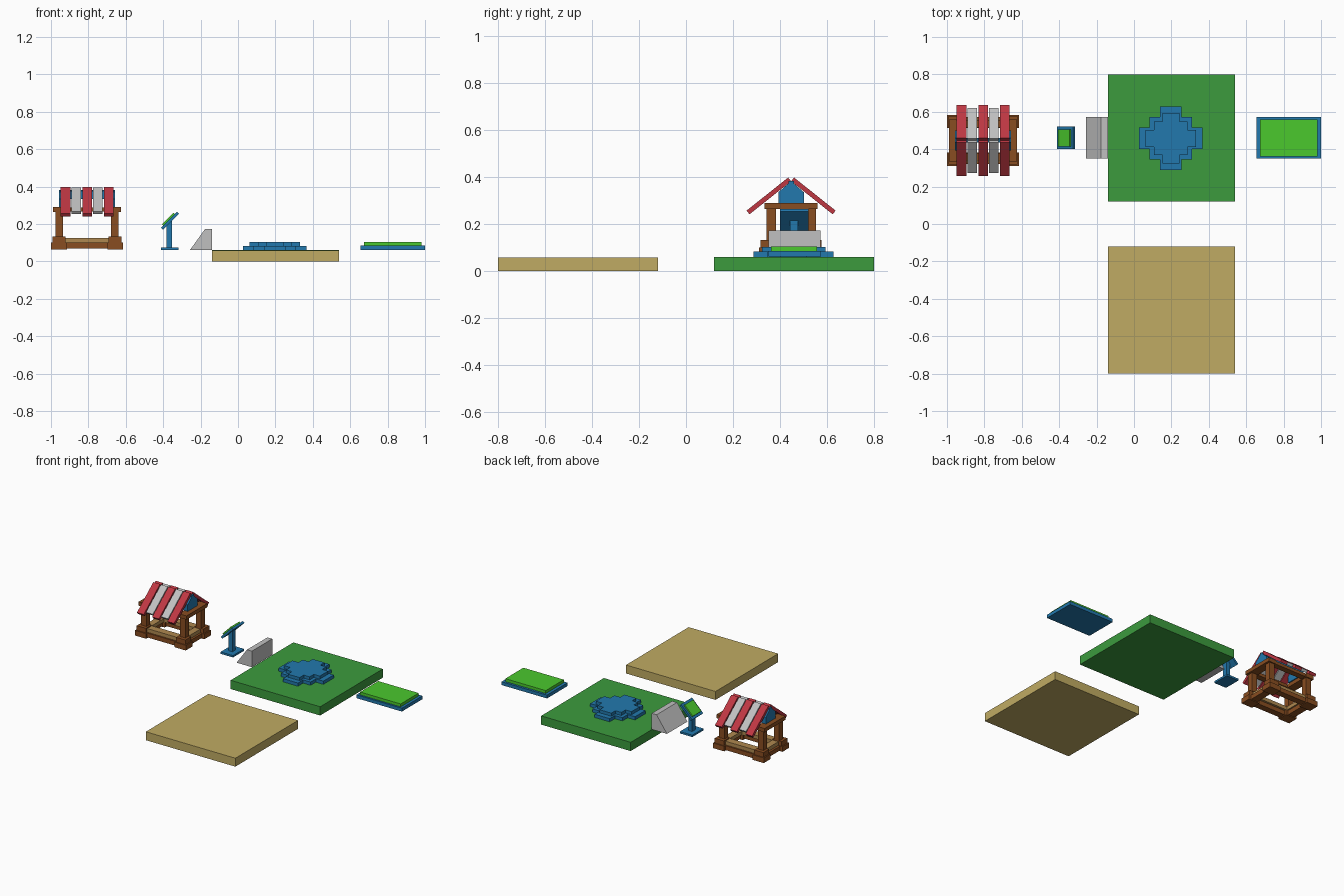
import bpy, bmesh, math
from mathutils import Matrix, Vector

if "Cube" in bpy.data.objects:
    bpy.data.objects.remove(bpy.data.objects["Cube"])


def material(name, r, g, b):
    m = bpy.data.materials.new(name)
    m.diffuse_color = (r, g, b, 1)
    m.use_nodes = True
    m.node_tree.nodes["Principled BSDF"].inputs["Base Color"].default_value = m.diffuse_color
    return m


GRASS = material("grass green", .045, .33, .048)
SAND = material("sand", .53, .41, .125)
BLUE = material("blue", .016, .19, .42)
LIME = material("lime green", .07, .58, .027)
BROWN = material("brown wood", .25, .075, .015)
TAN = material("tan wood", .43, .25, .08)
RED = material("red", .52, .038, .055)
GREY = material("light grey", .53, .53, .53)


def finish(name, bm, mat):
    bmesh.ops.recalc_face_normals(bm, faces=bm.faces)
    me = bpy.data.meshes.new(name)
    bm.to_mesh(me)
    bm.free()
    me.materials.append(mat)
    ob = bpy.data.objects.new(name, me)
    bpy.context.collection.objects.link(ob)
    return ob


def box(name, mat, x0, x1, y0, y1, z0, z1):
    bm = bmesh.new()
    bmesh.ops.create_cube(bm, size=1)
    bm.transform(Matrix.Translation(((x0 + x1) / 2, (y0 + y1) / 2, (z0 + z1) / 2))
                 @ Matrix.Diagonal((x1 - x0, y1 - y0, z1 - z0, 1)))
    return finish(name, bm, mat)


def prism(name, mat, points, sweep):
    """Extrude a closed 3D outline along a vector."""
    bm = bmesh.new()
    f = bm.faces.new([bm.verts.new(p) for p in points])
    r = bmesh.ops.extrude_face_region(bm, geom=[f], use_keep_orig=True)
    bmesh.ops.translate(bm, vec=Vector(sweep),
                        verts=[v for v in r["geom"] if isinstance(v, bmesh.types.BMVert)])
    return finish(name, bm, mat)


# Ground tiles
box("grass_tile", GRASS, -.14, .54, .12, .80, 0, .06)
box("sand_tile", SAND, -.14, .54, -.80, -.12, 0, .058)


# Stepped round platform, two tiers of staircase outline
def stepped_disc(name, u, z0, z1):
    quarter = [(3, 1), (2, 1), (2, 2), (1, 2), (1, 3)]
    pts = []
    for k in range(4):
        for a, b in quarter:
            for _ in range(k):
                a, b = -b, a
            pts.append((.197 + a * u, .458 + b * u, z0))
    prism(name, BLUE, pts, (0, 0, z1 - z0))


stepped_disc("platform_lower", .0567, .06, .082)
stepped_disc("platform_upper", .045, .082, .103)

# Flat display pad
box("pad_base", BLUE, .655, 1, .35, .573, .062, .085)
box("pad_top", LIME, .675, .982, .362, .558, .085, .105)

# Wedge ramp
prism("ramp", GREY, [(-.256, .35, .062), (-.14, .35, .062), (-.14, .35, .172), (-.177, .35, .172)],
      (0, .222, 0))

# Tilted sign on a post
box("sign_foot", BLUE, -.412, -.318, .40, .52, .062, .075)
box("sign_post", BLUE, -.381, -.353, .443, .477, .075, .215)
tilt = Matrix.Translation((-.363, .46, .217)) @ Matrix.Rotation(-math.pi / 4, 4, 'Y')
for name, mat, size, wy, z0, z1 in (("sign_back", BLUE, .12, .12, -.0075, .0075),
                                    ("sign_screen", LIME, .088, .092, .0075, .018)):
    ob = box(name, mat, -size / 2, size / 2, -wy / 2, wy / 2, z0, z1)
    ob.data.transform(tilt)

# Stall: corner feet and posts
CX, CY = -.807, .447


def span(s, a, b):
    return sorted((s * a, s * b))


for sx in (-1, 1):
    for sy in (-1, 1):
        def corner(name, xa, xb, ya, yb, z0, z1):
            x, y = span(sx, xa, xb), span(sy, ya, yb)
            box(name, BROWN, CX + x[0], CX + x[1], CY + y[0], CY + y[1], z0, z1)
        corner("stall_foot", .108, .193, .065, .137, .065, .1)
        corner("stall_foot_cap", .115, .185, .068, .13, .1, .132)
        corner("stall_post", .128, .168, .065, .105, .132, .265)

# Stall: low rails, tan boards and top frame
for s in (-1, 1):
    x, y = span(s, .125, .175), span(s, .08, .125)
    box("side_rail", BROWN, CX + x[0], CX + x[1], CY - .07, CY + .07, .07, .1)
    box("long_rail", BROWN, CX - .115, CX + .115, CY + y[0], CY + y[1], .07, .1)
    xt, yt = span(s, .115, .16), span(s, .065, .115)
    box("side_board", TAN, CX + xt[0], CX + xt[1], CY - .068, CY + .068, .1, .125)
    box("long_board", TAN, CX - .115, CX + .115, CY + yt[0], CY + yt[1], .1, .125)
    xb, yb = span(s, .122, .182), span(s, .068, .108)
    box("top_side_beam", BROWN, CX + xb[0], CX + xb[1], CY - .113, CY + .113, .264, .29)
    box("top_long_beam", BROWN, CX - .122, CX + .122, CY + yb[0], CY + yb[1], .266, .288)
    # blue gable plates
    g = [(-.054, .29), (.054, .29), (.054, .335), (.012, .372), (-.012, .372), (-.054, .335)]
    xg = span(s, .115, .15)
    prism("gable", BLUE, [(CX + xg[0], CY + a, z) for a, z in g], (.035, 0, 0))
box("ridge_beam", BLUE, CX - .15, CX + .15, CY - .012, CY + .012, .335, .382)

# Stall: striped roof boards, long red ones and shorter grey ones
ang = math.radians(38.5)
d = Vector((math.cos(ang), -math.sin(ang)))
n = Vector((math.sin(ang), math.cos(ang)))
for i in range(5):
    red = i % 2 == 0
    length, w = (.226, .051) if red else (.207, .052)
    t = .02 if red else .018
    x = CX + (i - 2) * .116 / 1.006 * .5 * 1.0
    a = Vector((-.004, .382))
    prof = [a, a + d * length, a + d * length + n * t, a + n * t]
    for s in (-1, 1):
        prism("roof_board_red" if red else "roof_board_grey", RED if red else GREY,
              [(x - w / 2, CY + s * (p.x + .004), p.y) for p in prof], (w, 0, 0))
